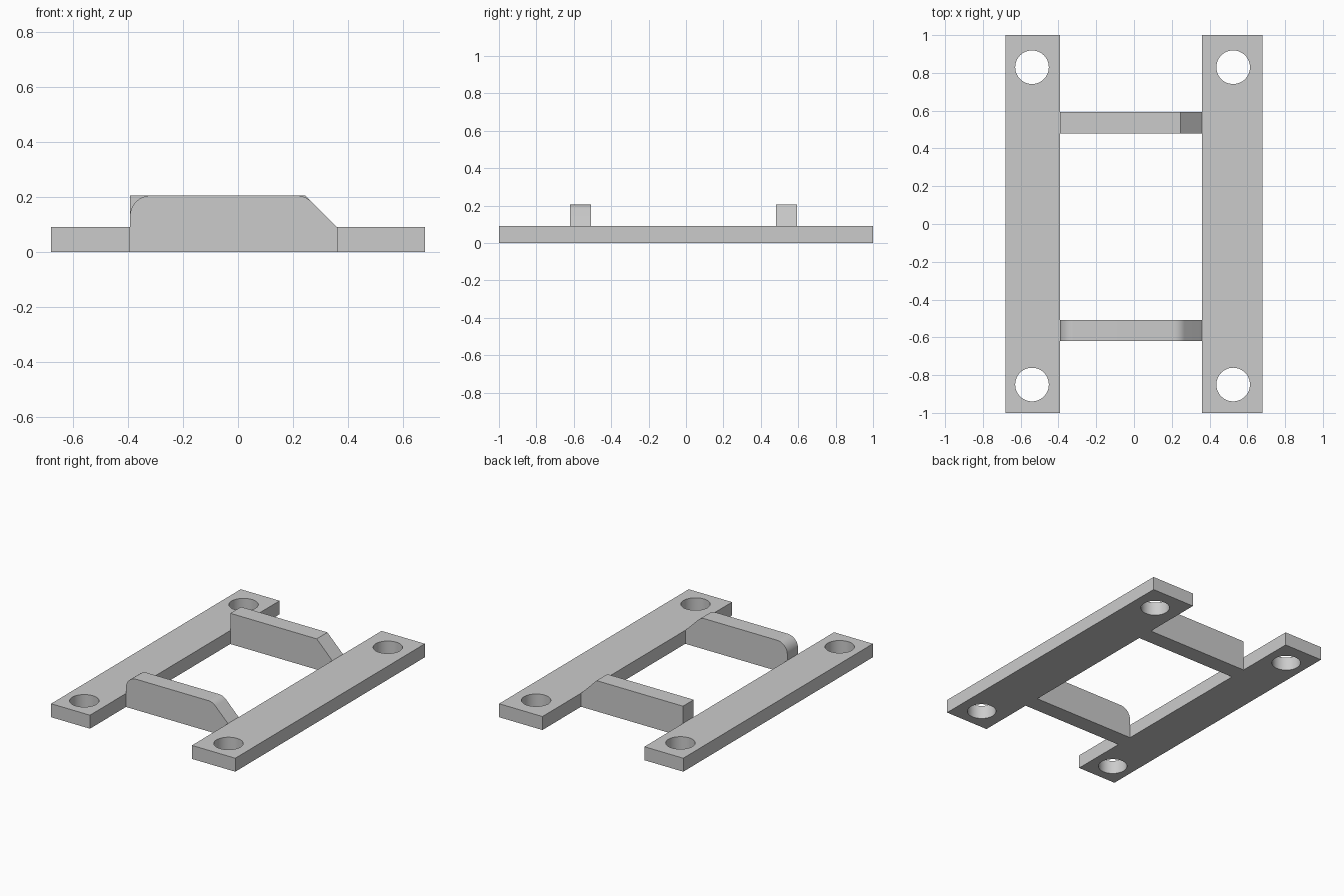
import bpy
import bmesh
from math import sin, cos, radians, tan

cube = bpy.data.objects.get("Cube")
if cube:
    bpy.data.objects.remove(cube, do_unlink=True)

grey = bpy.data.materials.new("plain grey")
grey.use_nodes = True
COLOUR = (0.6, 0.6, 0.6, 1)
grey.diffuse_color = COLOUR
grey.node_tree.nodes["Principled BSDF"].inputs["Base Color"].default_value = COLOUR

RAIL_H, BAR_H = 0.09, 0.205
LEFT_EDGE, RIGHT_EDGE = -0.393, 0.36
HOLE_YS = (0.83, -0.85)


def add_object(name, bm):
    bmesh.ops.recalc_face_normals(bm, faces=bm.faces)
    mesh = bpy.data.meshes.new(name)
    bm.to_mesh(mesh)
    bm.free()
    mesh.materials.append(grey)
    obj = bpy.data.objects.new(name, mesh)
    bpy.context.collection.objects.link(obj)
    return obj


def smooth(obj):
    bpy.ops.object.select_all(action="DESELECT")
    obj.select_set(True)
    bpy.context.view_layer.objects.active = obj
    bpy.ops.object.shade_smooth_by_angle(angle=radians(30))


def prism(name, outline, direction):
    """Extrude a flat outline into a solid."""
    bm = bmesh.new()
    face = bm.faces.new([bm.verts.new(p) for p in outline])
    out = bmesh.ops.extrude_face_region(bm, geom=[face])
    verts = [g for g in out["geom"] if isinstance(g, bmesh.types.BMVert)]
    bmesh.ops.translate(bm, verts=verts, vec=direction)
    return add_object(name, bm)


def arc(cx, cz, r, start, end, steps):
    angles = [radians(start + (end - start) * i / steps) for i in range(steps + 1)]
    return [(cx + r * cos(a), cz + r * sin(a)) for a in angles]


# Flat side rails with a round bolt hole near each end
def rail(name, x0, x1, hole_x):
    obj = prism(name, [(x0, -1, 0), (x1, -1, 0), (x1, 1, 0), (x0, 1, 0)], (0, 0, RAIL_H))
    for y in HOLE_YS:
        bpy.ops.mesh.primitive_cylinder_add(vertices=48, radius=0.089, depth=0.4,
                                            location=(hole_x, y, 0))
        cutter = bpy.context.object
        cutter.name = name + "_hole_cutter"
        cutter.data.materials.append(grey)
        cutter.hide_render = True
        cutter.hide_set(True)
        cutter.display_type = "WIRE"
        cut = obj.modifiers.new("bolt hole", "BOOLEAN")
        cut.operation = "DIFFERENCE"
        cut.solver = "EXACT"
        cut.object = cutter
    # Bake the holes, then drop the cutters
    bpy.context.view_layer.update()
    graph = bpy.context.evaluated_depsgraph_get()
    baked = bpy.data.meshes.new_from_object(obj.evaluated_get(graph))
    cutters = [m.object for m in obj.modifiers]
    obj.modifiers.clear()
    obj.data = baked
    for cutter in cutters:
        bpy.data.objects.remove(cutter, do_unlink=True)
    smooth(obj)


rail("right_rail", -0.68, LEFT_EDGE, -0.54)
rail("left_rail", RIGHT_EDGE, 0.68, 0.525)


# Raised crossbars, sloped down at one end
def crossbar(name, y0, y1, rounded):
    slope_x = RIGHT_EDGE - (BAR_H - RAIL_H)
    profile = [(LEFT_EDGE, 0), (RIGHT_EDGE, 0), (RIGHT_EDGE, RAIL_H)]
    if rounded:
        r = 0.075
        profile += arc(slope_x - r * tan(radians(22.5)), BAR_H - r, r, 45, 90, 8)
        profile += arc(LEFT_EDGE + r, BAR_H - r, r, 90, 180, 14)
    else:
        profile += [(slope_x, BAR_H), (LEFT_EDGE, BAR_H)]
    smooth(prism(name, [(x, y0, z) for x, z in profile], (0, y1 - y0, 0)))


crossbar("front_crossbar", -0.62, -0.507, True)
crossbar("back_crossbar", 0.48, 0.593, False)
